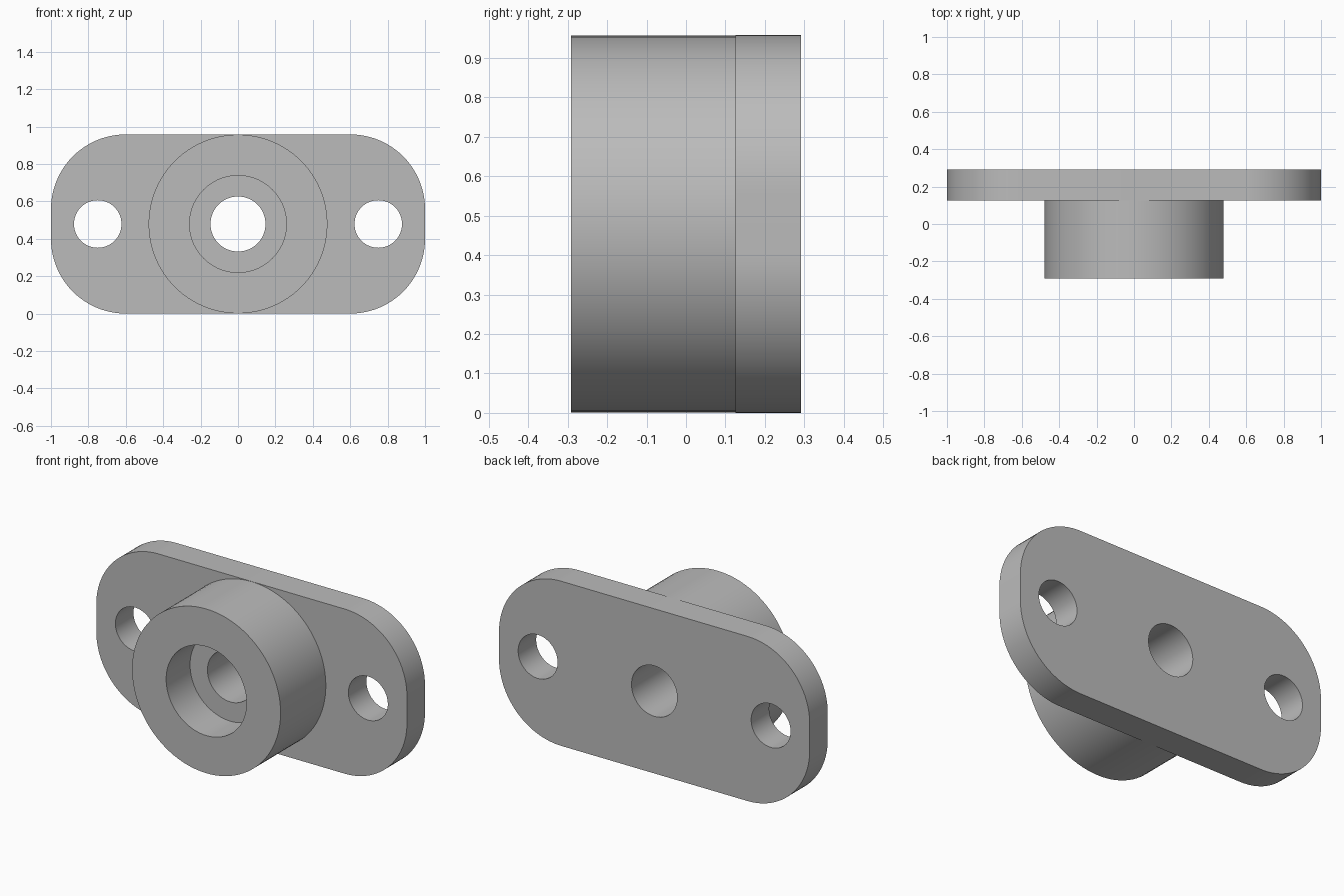
import bpy, bmesh
from math import sin, cos, pi, radians
from mathutils import Matrix

default = bpy.data.objects.get("Cube")
if default:
    bpy.data.objects.remove(default)

HALF_H = 0.479            # half height of the flange, also the axis height
FRONT, SEAT, BACK = -0.291, 0.125, 0.291
FLOOR = FRONT + 0.22      # bottom of the counterbore
CORNER = 0.4
SEGMENTS = 96

grey = bpy.data.materials.new("plain grey")
grey.use_nodes = True
colour = (0.5, 0.5, 0.5, 1)
grey.diffuse_color = colour
grey.node_tree.nodes["Principled BSDF"].inputs["Base Color"].default_value = colour


def make_object(name, bm):
    bmesh.ops.recalc_face_normals(bm, faces=bm.faces[:])
    mesh = bpy.data.meshes.new(name)
    bm.to_mesh(mesh)
    bm.free()
    mesh.materials.append(grey)
    obj = bpy.data.objects.new(name, mesh)
    bpy.context.collection.objects.link(obj)
    return obj


def cylinder(name, x, radius, y0, y1):
    """Cylinder along y at axis height."""
    bm = bmesh.new()
    place = (Matrix.Translation((x, (y0 + y1) / 2, HALF_H))
             @ Matrix.Rotation(pi / 2, 4, 'X'))
    bmesh.ops.create_cone(bm, cap_ends=True, segments=SEGMENTS, radius1=radius,
                          radius2=radius, depth=y1 - y0, matrix=place)
    return make_object(name, bm)


def combine(target, tool, operation):
    mod = target.modifiers.new(tool.name, 'BOOLEAN')
    mod.operation = operation
    mod.solver = 'EXACT'
    mod.object = tool
    bpy.context.view_layer.objects.active = target
    bpy.ops.object.modifier_apply(modifier=mod.name)
    bpy.data.objects.remove(tool)


# Flange: rounded rectangle extruded along y
bm = bmesh.new()
steps = 24
outline = []
for quarter, (sx, sz) in enumerate([(1, 1), (-1, 1), (-1, -1), (1, -1)]):
    for i in range(steps + 1):
        a = (quarter + i / steps) * pi / 2
        outline.append(bm.verts.new((sx * (1 - CORNER) + CORNER * cos(a), SEAT,
                                     HALF_H + sz * (HALF_H - CORNER) + CORNER * sin(a))))
face = bm.faces.new(outline)
extruded = bmesh.ops.extrude_face_region(bm, geom=[face], use_keep_orig=True)
bmesh.ops.translate(bm, vec=(0, BACK - SEAT, 0),
                    verts=[v for v in extruded["geom"] if isinstance(v, bmesh.types.BMVert)])
flange = make_object("mounting_flange", bm)

# Boss, sunk slightly into the flange so the two fuse
combine(flange, cylinder("boss", 0, HALF_H - 0.001, FRONT, SEAT + 0.03), 'UNION')

# Counterbore, through bore and the two bolt holes
combine(flange, cylinder("counterbore", 0, 0.259, FRONT - 0.1, FLOOR), 'DIFFERENCE')
combine(flange, cylinder("bore", 0, 0.147, FRONT - 0.1, BACK + 0.1), 'DIFFERENCE')
for side in (-1, 1):
    combine(flange, cylinder("bolt_hole", side * 0.75, 0.127, SEAT - 0.1, BACK + 0.1), 'DIFFERENCE')

# Smooth walls, sharp rims
bpy.ops.object.select_all(action='DESELECT')
flange.select_set(True)
bpy.context.view_layer.objects.active = flange
bpy.ops.object.shade_smooth_by_angle(angle=radians(30))
